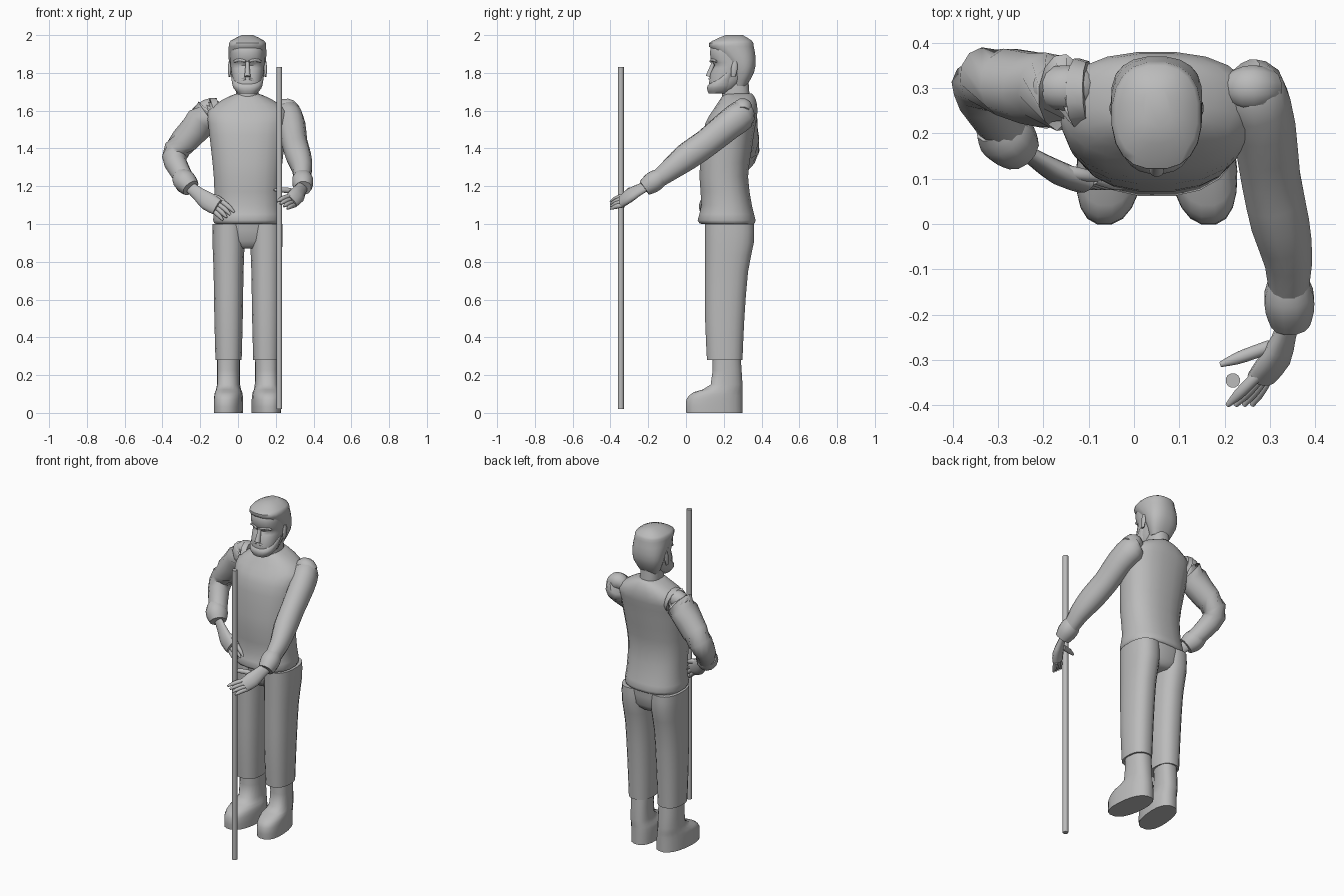
import bpy, bmesh, math
from mathutils import Vector

cube = bpy.data.objects.get("Cube")
if cube:
    bpy.data.objects.remove(cube, do_unlink=True)

grey = bpy.data.materials.new("plain grey")
grey.use_nodes = True
grey.diffuse_color = (.5, .5, .5, 1)
grey.node_tree.nodes["Principled BSDF"].inputs["Base Color"].default_value = grey.diffuse_color

MIDDLE = .05  # x of the body's middle
UP = Vector((0, 0, 1))
FORWARD = Vector((0, -1, 0))
SIDES = {"right": -1, "left": 1}
TAPERED = (1, 1, .9, .4)
BANDED = (.75, 1, 1, .8)
SWOLLEN = (.6, 1, .6)


def refine(rows):
    """Add a smoothly curved row between each neighbouring pair."""
    rows = [Vector(row) for row in rows]
    last = len(rows) - 1
    result = [rows[0]]
    for i in range(last):
        before, start = rows[max(i - 1, 0)], rows[i]
        end, after = rows[i + 1], rows[min(i + 2, last)]
        bulge = (start + end - before - after) / 16
        result += [(start + end) / 2 + bulge, end]
    return result


def outline(count, power):
    """Rounded-square outline of unit radius."""
    points = []
    for i in range(count):
        turn = math.tau * (i + .5) / count
        points.append([math.copysign(abs(wave) ** (2 / power), wave)
                       for wave in (math.cos(turn), math.sin(turn))])
    return points


def skin(name, rings):
    """Bridge rings of points into a closed, smooth-shaded body."""
    bm = bmesh.new()
    loops = [[bm.verts.new(point) for point in ring] for ring in rings]
    for low, high in zip(loops, loops[1:]):
        for i in range(len(low)):
            bm.faces.new((low[i - 1], low[i], high[i], high[i - 1]))
    bm.faces.new(loops[0])
    bm.faces.new(loops[-1])
    bmesh.ops.recalc_face_normals(bm, faces=bm.faces)
    mesh = bpy.data.meshes.new(name)
    bm.to_mesh(mesh)
    bm.free()
    mesh.materials.append(grey)
    body = bpy.data.objects.new(name, mesh)
    bpy.context.collection.objects.link(body)
    bpy.ops.object.select_all(action='DESELECT')
    body.select_set(True)
    bpy.context.view_layer.objects.active = body
    bpy.ops.object.shade_smooth_by_angle(angle=math.radians(50))


def stack(name, levels, centre=MIDDLE, skew=0):
    """Level outlines given as height, half width, front y, back y."""
    rings = []
    for z, half, front, back in refine(levels):
        depth = (back - front) / 2
        rings.append([(centre + u * half - skew * v * depth, front + depth + v * depth, z)
                      for u, v in outline(20, 2.4)])
    skin(name, rings)


def tube(name, path, side=UP, flat=1):
    """Tube along x, y, z, radius; flat scales the radius across the side."""
    rows = refine(path)
    last = len(rows) - 1
    rings = []
    for i, row in enumerate(rows):
        along = (rows[min(i + 1, last)] - rows[max(i - 1, 0)]).to_3d().normalized()
        wide = (side - along * along.dot(side)).normalized()
        thin = along.cross(wide) * flat
        rings.append([row.to_3d() + (wide * u + thin * v) * row.w for u, v in outline(12, 2.1)])
    skin(name, rings)


def rod(name, start, end, radius, profile, side=UP, flat=1, bend=0):
    """Near-straight tube whose radius follows a profile; bend lifts its middle."""
    start, end = Vector(start), Vector(end)
    path = []
    for i, scale in enumerate(profile):
        t = i / (len(profile) - 1)
        point = start.lerp(end, t) + UP * bend * math.sin(math.pi * t)
        path.append((*point, radius * scale))
    tube(name, path, side, flat)


def fingers(word, base, tip, base_step, tip_step):
    """Four fingers fanned from the lowest to the highest."""
    for i in range(4):
        rod(f"{word}_finger_{i + 1}", Vector(base) + Vector(base_step) * i,
            Vector(tip) + Vector(tip_step) * i, .013, TAPERED, bend=.004)


# Jacket body with a gathered hem
stack("jacket", [
    (1, .17, .08, .36), (1.02, .184, .06, .37), (1.1, .176, .08, .35),
    (1.25, .18, .07, .33), (1.4, .195, .08, .35), (1.53, .21, .1, .37),
    (1.6, .21, .14, .38), (1.66, .13, .18, .37), (1.69, .06, .2, .35)])

# Seat of the trousers
stack("trouser_seat", [(.87, .05, .15, .32), (.91, .16, .12, .35), (1.02, .17, .1, .36)])

# Trouser legs and boots
for word, sign in SIDES.items():
    hip = MIDDLE + sign * .1
    stack(word + "_trouser_leg", [
        (.28, .07, .11, .3), (.5, .076, .1, .31), (.75, .08, .1, .33),
        (.9, .086, .1, .36), (1, .086, .1, .36)], hip)
    stack(word + "_boot", [
        (0, .075, 0, .3), (.07, .075, 0, .3), (.11, .07, .04, .3),
        (.15, .06, .13, .3), (.3, .06, .14, .29)], hip, sign * .1)

# Neck, head, hair and beard
stack("neck", [(1.64, .06, .19, .34), (1.78, .06, .19, .33)])
stack("head", [
    (1.69, .04, .14, .21), (1.72, .07, .12, .27), (1.8, .085, .13, .34),
    (1.84, .09, .15, .35), (1.87, .09, .13, .35), (1.94, .09, .13, .35),
    (1.98, .06, .18, .32)], MIDDLE)
stack("hair", [
    (1.73, .06, .25, .32), (1.8, .09, .24, .36), (1.87, .1, .2, .37),
    (1.94, .1, .12, .36), (1.97, .09, .14, .35), (2, .03, .21, .3)])
stack("beard", [
    (1.69, .05, .12, .22), (1.72, .075, .11, .25), (1.75, .083, .13, .26),
    (1.8, .09, .2, .26)])

# Face details
rod("nose", (MIDDLE, .15, 1.87), (MIDDLE, .12, 1.78), .017, (.5, .7, 1), FORWARD)
for word, sign in SIDES.items():
    inner, outer, ear = (MIDDLE + sign * reach for reach in (.01, .07, .095))
    rod(word + "_brow", (inner, .13, 1.86), (outer, .16, 1.86), .01, SWOLLEN, bend=.01)
    rod(word + "_moustache", (inner, .125, 1.77), (outer, .16, 1.74), .01, SWOLLEN)
    rod(word + "_ear", (ear, .25, 1.78), (ear, .26, 1.86), .018, SWOLLEN, FORWARD, .5)

# Right arm, bent with the hand at the waist
outward = Vector((1, 0, .7))
tube("right_sleeve", [
    (-.1, .29, 1.6, .07), (-.16, .29, 1.58, .085), (-.23, .3, 1.5, .08),
    (-.325, .32, 1.39, .07), (-.33, .28, 1.32, .06), (-.27, .19, 1.22, .05)], outward)
rod("right_cuff", (-.31, .22, 1.26), (-.25, .16, 1.19), .06, BANDED, outward)
tube("right_palm", [
    (-.26, .17, 1.2, .03), (-.21, .14, 1.16, .037), (-.16, .11, 1.12, .05),
    (-.11, .09, 1.09, .045)], Vector((.5, 0, .8)), .5)
fingers("right", (-.13, .1, 1.07), (-.08, .08, 1.02), (.015, 0, .016), (.02, 0, .014))
rod("right_thumb", (-.17, .12, 1.15), (-.07, .1, 1.12), .015, TAPERED, bend=.007)

# Left arm, reaching forward
tube("left_sleeve", [
    (.24, .33, 1.6, .05), (.26, .3, 1.58, .08), (.285, .22, 1.52, .08),
    (.3, .11, 1.43, .075), (.32, .01, 1.36, .074), (.34, -.08, 1.29, .06),
    (.34, -.17, 1.22, .045)], flat=.9)
rod("left_cuff", (.34, -.12, 1.26), (.345, -.22, 1.19), .055, BANDED)
tube("left_palm", [
    (.35, -.19, 1.21, .03), (.33, -.25, 1.18, .036), (.31, -.3, 1.15, .046),
    (.28, -.34, 1.12, .04)], Vector((-.4, .3, .9)), .55)
fingers("left", (.3, -.33, 1.1), (.26, -.4, 1.08), (-.008, 0, .016), (-.018, 0, .013))
rod("left_thumb", (.3, -.27, 1.17), (.19, -.31, 1.18), .015, TAPERED, bend=.005)

# Raised sleeve heads at the shoulders
for word, start, end in (("right", -.1, -.2), ("left", .22, .3)):
    rod(word + "_shoulder_ridge", (start, .3, 1.6), (end, .3, 1.59), .05, BANDED, bend=.02)

# Upright staff
rod("staff", (.218, -.345, .02), (.218, -.345, 1.83), .016, (1, 1), FORWARD)
